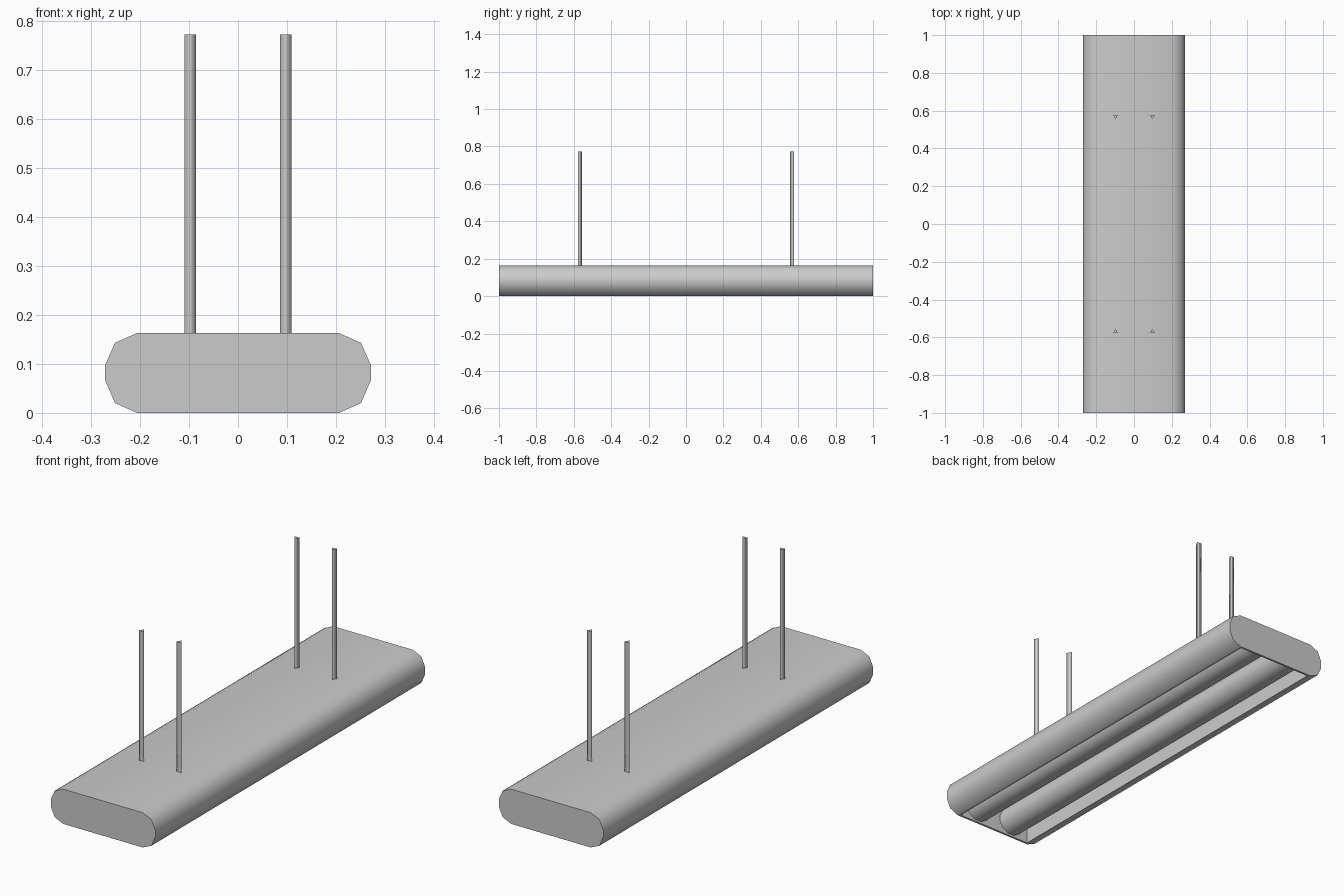
import bpy, bmesh, math

if "Cube" in bpy.data.objects:
    bpy.data.objects.remove(bpy.data.objects["Cube"])


def prism(bm, pts, axis, a, b):
    """Extrude a closed 2D outline along y or z between a and b."""
    def place(p, t):
        return (p[0], t, p[1]) if axis == 'y' else (p[0], p[1], t)
    lo = [bm.verts.new(place(p, a)) for p in pts]
    hi = [bm.verts.new(place(p, b)) for p in pts]
    bm.faces.new(lo)
    bm.faces.new(hi[::-1])
    n = len(pts)
    sides = []
    for i in range(n):
        j = (i + 1) % n
        f = bm.faces.new((lo[i], hi[i], hi[j], lo[j]))
        f.smooth = True
        sides.append(f)
    bmesh.ops.recalc_face_normals(bm, faces=bm.faces[:])
    return sides


def finish(bm, name):
    me = bpy.data.meshes.new(name)
    bm.to_mesh(me)
    bm.free()
    ob = bpy.data.objects.new(name, me)
    bpy.context.collection.objects.link(ob)
    return ob


def ngon(cx, cy, r, n, start):
    return [(cx + r * math.cos(start + 2 * math.pi * i / n),
             cy + r * math.sin(start + 2 * math.pi * i / n)) for i in range(n)]


# Housing: rounded box profile with a recess sunk into the underside
half = [(0.206, 0.0), (0.251, 0.02), (0.271, 0.066),
        (0.271, 0.098), (0.251, 0.143), (0.206, 0.163)]
profile = half + [(-x, z) for x, z in reversed(half)]
bm = bmesh.new()
sides = prism(bm, profile, 'y', -1, 1)
bottom = sides[-1]
bottom.smooth = False
bmesh.ops.inset_region(bm, faces=[bottom], thickness=0.014)
inner = bmesh.ops.extrude_face_region(bm, geom=[bottom])
bmesh.ops.translate(bm, vec=(0, 0, 0.14),
                    verts=[g for g in inner['geom'] if isinstance(g, bmesh.types.BMVert)])
if bottom.is_valid:
    bmesh.ops.delete(bm, geom=[bottom], context='FACES_ONLY')
for f in bm.faces:
    if all(abs(v.co.x) < 0.2 for v in f.verts):
        f.smooth = False
bmesh.ops.recalc_face_normals(bm, faces=bm.faces[:])
finish(bm, "housing")

for sx in (-1, 1):
    side = "left" if sx < 0 else "right"
    # Lamp tubes inside the recess
    bm = bmesh.new()
    prism(bm, ngon(sx * 0.0975, 0.07, 0.066, 12, math.pi / 12), 'y', -0.986, 0.986)
    finish(bm, "lamp_tube_" + side)
    # Three-sided hanging rods, pointed toward the middle
    for sy in (-1, 1):
        bm = bmesh.new()
        prism(bm, ngon(sx * 0.0975, sy * 0.57, 0.014, 3, -sy * math.pi / 2), 'z', 0.155, 0.772)
        finish(bm, "hanging_rod_%s_%s" % (side, "front" if sy < 0 else "back"))
